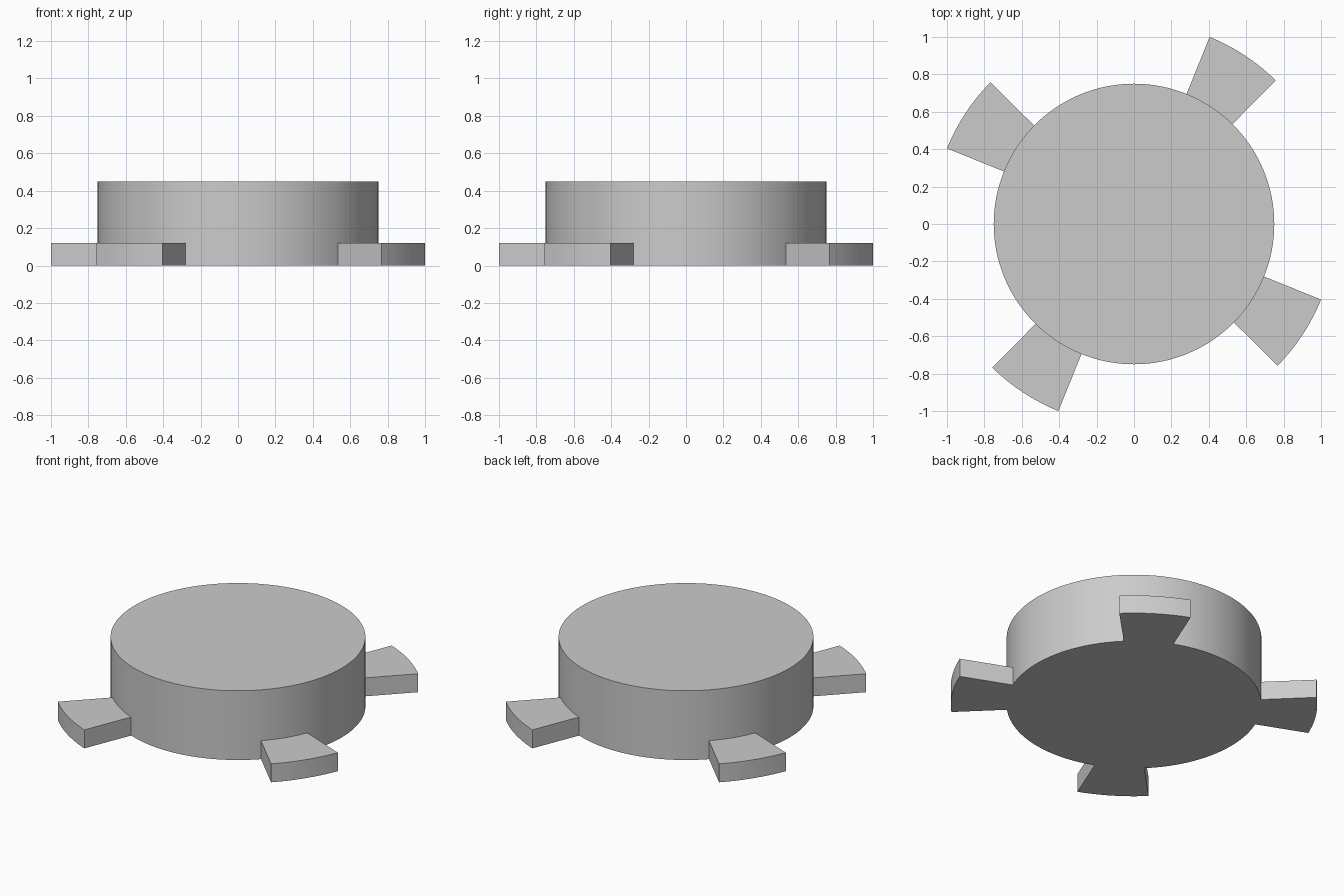
import bpy
import math

BODY_RADIUS, BODY_HEIGHT = 0.75, 0.45
LUG_RADIUS, LUG_HEIGHT = 1.0785, 0.12
LUG_START, LUG_END = math.radians(45.4), math.radians(68)
ARC_STEPS = 12

cube = bpy.data.objects.get("Cube")
if cube:
    bpy.data.objects.remove(cube, do_unlink=True)

# Single plain grey finish
grey = bpy.data.materials.new("plain_grey")
grey.use_nodes = True
colour = (0.6, 0.6, 0.6, 1)
grey.diffuse_color = colour
grey.node_tree.nodes["Principled BSDF"].inputs["Base Color"].default_value = colour


def arc(radius, start, end, steps):
    """Points along an arc, both ends included."""
    angles = [start + (end - start) * i / steps for i in range(steps + 1)]
    return [(radius * math.cos(a), radius * math.sin(a)) for a in angles]


def extrude_outline(name, outline, height):
    """Closed prism standing on the ground, from a counter-clockwise outline."""
    n = len(outline)
    verts = [(x, y, z) for z in (0, height) for x, y in outline]
    faces = [tuple(reversed(range(n))), tuple(range(n, 2 * n))]
    faces += [(i, (i + 1) % n, (i + 1) % n + n, i + n) for i in range(n)]
    mesh = bpy.data.meshes.new(name)
    mesh.from_pydata(verts, [], faces)
    mesh.materials.append(grey)
    obj = bpy.data.objects.new(name, mesh)
    bpy.context.collection.objects.link(obj)
    bpy.ops.object.select_all(action="DESELECT")
    obj.select_set(True)
    bpy.context.view_layer.objects.active = obj
    bpy.ops.object.shade_smooth_by_angle(angle=math.radians(30))
    return obj


# Round body
extrude_outline("round_body", arc(BODY_RADIUS, 0, math.tau, 128)[:-1], BODY_HEIGHT)

# Four wedge lugs around the base, seated just inside the body wall
for i, place in enumerate(("back_left", "back_right", "front_right", "front_left")):
    turn = i * math.pi / 2
    outer = arc(LUG_RADIUS, LUG_START + turn, LUG_END + turn, ARC_STEPS)
    inner = arc(BODY_RADIUS - 0.002, LUG_END + turn, LUG_START + turn, ARC_STEPS)
    extrude_outline("lug_" + place, outer + inner, LUG_HEIGHT)
